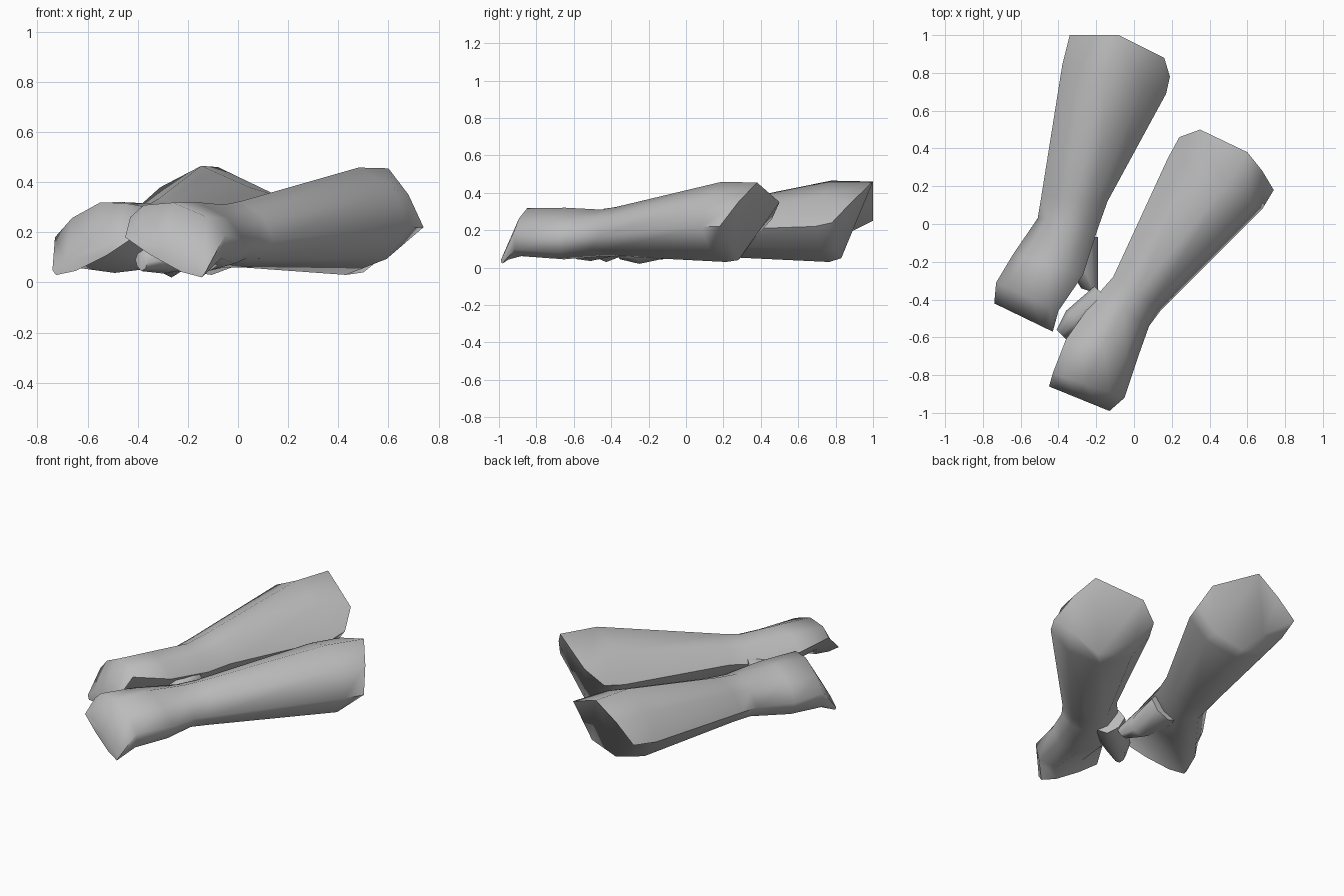
import bpy
import bmesh
from mathutils import Vector

cube = bpy.data.objects.get("Cube")
if cube:
    bpy.data.objects.remove(cube, do_unlink=True)

grey = bpy.data.materials.new("plain grey")
grey.use_nodes = True
COLOUR = (0.5, 0.5, 0.5, 1)
grey.diffuse_color = COLOUR
grey.node_tree.nodes["Principled BSDF"].inputs["Base Color"].default_value = COLOUR
FULLNESS = 0.65


def section(left, right, up, down, crest_slide=0, base_slide=0):
    """Eight points: two sides, crest, base and rounded diagonals between them."""
    left, right = Vector(left), Vector(right)
    centre = (left + right) / 2
    side = (right - left) / 2
    crest = Vector((0, 0, up)) + side * crest_slide
    base = Vector((0, 0, -down)) + side * base_slide
    quarter = [side, crest, -side, base]
    points = []
    for i, spoke in enumerate(quarter):
        points.append(centre + spoke)
        points.append(centre + (spoke + quarter[(i + 1) % len(quarter)]) * FULLNESS)
    return points


def loft(name, sections):
    """Skin a closed limb through a row of sections."""
    bm = bmesh.new()
    rings = [[bm.verts.new(p) for p in s] for s in sections]
    for a, b in zip(rings, rings[1:]):
        for i in range(len(a)):
            j = (i + 1) % len(a)
            bm.faces.new((a[i], a[j], b[j], b[i]))
    caps = [bm.faces.new(rings[0]), bm.faces.new(rings[-1])]
    bmesh.ops.triangulate(bm, faces=caps)
    bmesh.ops.recalc_face_normals(bm, faces=bm.faces)
    mesh = bpy.data.meshes.new(name)
    bm.to_mesh(mesh)
    bm.free()
    mesh.materials.append(grey)
    obj = bpy.data.objects.new(name, mesh)
    bpy.context.collection.objects.link(obj)
    bpy.ops.object.select_all(action="DESELECT")
    obj.select_set(True)
    bpy.context.view_layer.objects.active = obj
    bpy.ops.object.shade_smooth_by_angle(angle=1.15)


# Arms: fingertips, knuckles, hand, wrist, forearm, then the slanted elbow end
loft("right_arm", [
    section((-.74, -.42, .05), (-.43, -.57, .17), .03, .04, 0, -.4),
    section((-.73, -.31, .18), (-.40, -.46, .27), .09, .15, .1, -.4),
    section((-.64, -.16, .15), (-.27, -.27, .22), .135, .14, 0, -.2),
    section((-.51, .03, .16), (-.19, -.02, .19), .14, .12),
    section((-.49, .15, .17), (-.14, .12, .20), .15, .125),
    section((-.38, .84, .22), (.17, .69, .22), .245, .19, -.15),
    [(.19, .78, .24), (.16, .88, .345), (-.08, 1, .46), (-.22, 1, .36),
     (-.34, 1, .25), (-.23, .86, .18), (-.1, .83, .05), (.08, .81, .1)],
])
loft("left_arm", [
    section((-.45, -.86, .18), (-.13, -.99, .04), .03, .04, 0, .4),
    section((-.43, -.79, .26), (-.05, -.92, .19), .09, .15, -.1, .4),
    section((-.36, -.61, .22), (.03, -.68, .16), .13, .14, 0, .2),
    section((-.19, -.37, .19), (.08, -.54, .17), .13, .12),
    section((-.11, -.28, .20), (.14, -.46, .17), .14, .125),
    section((.18, .35, .24), (.68, .08, .22), .23, .20, .2),
    [(.74, .18, .22), (.68, .28, .35), (.6, .38, .455), (.35, .5, .35),
     (.24, .46, .26), (.3, .37, .16), (.5, .28, .04), (.65, .22, .16)],
])

# Thumbs tucked under the inner edge of each hand
loft("right_thumb", [
    section((-.28, -.34, .08), (-.19, -.37, .09), .04, .04),
    section((-.34, -.24, .09), (-.19, -.26, .10), .09, .075),
    section((-.42, -.05, .14), (-.19, -.07, .16), .08, .09),
])
loft("left_thumb", [
    section((-.41, -.56, .09), (-.36, -.61, .08), .04, .04),
    section((-.36, -.46, .11), (-.23, -.56, .10), .09, .07),
    section((-.21, -.33, .16), (-.06, -.46, .14), .08, .09),
])
